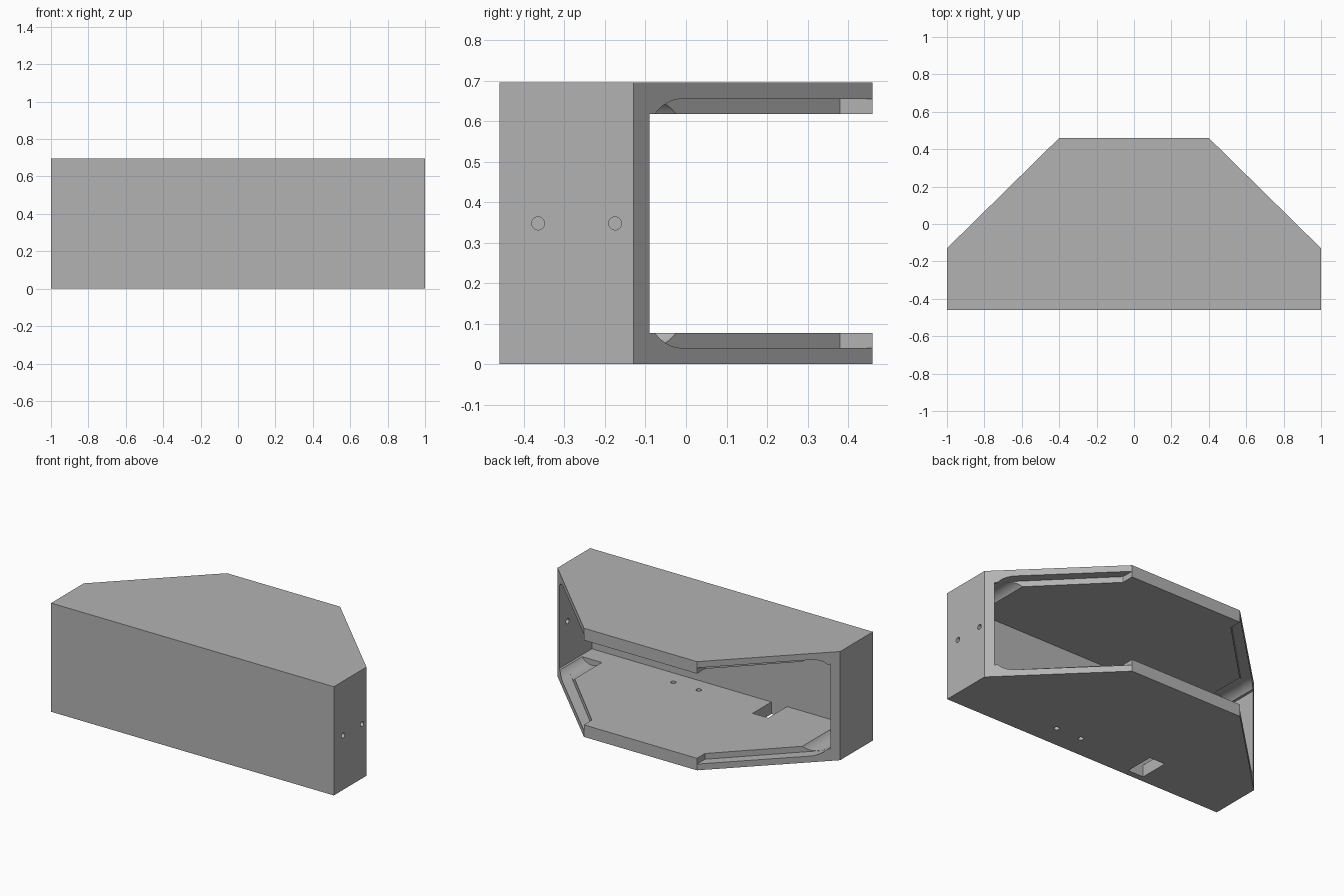
import bpy, bmesh, math
from mathutils import Matrix, Vector

if "Cube" in bpy.data.objects:
    bpy.data.objects.remove(bpy.data.objects["Cube"], do_unlink=True)

HEIGHT, WALL, FLOOR = 0.695, 0.04, 0.077
FRONT, SHOULDER, BACK, TAPER = -0.46, -0.13, 0.46, 0.4
RADIUS = 0.085                    # rounded corners of the panel recess

grey = bpy.data.materials.new("plain grey")
grey.use_nodes = True
grey.diffuse_color = (0.45, 0.45, 0.45, 1)
grey.node_tree.nodes["Principled BSDF"].inputs["Base Color"].default_value = (0.45, 0.45, 0.45, 1)


def prism(name, points, offset):
    """Extrude a flat outline of 3D points along an offset."""
    bm = bmesh.new()
    face = bm.faces.new([bm.verts.new(p) for p in points])
    grown = bmesh.ops.extrude_face_region(bm, geom=[face])
    moved = [v for v in grown["geom"] if isinstance(v, bmesh.types.BMVert)]
    bmesh.ops.translate(bm, verts=moved, vec=Vector(offset))
    bmesh.ops.recalc_face_normals(bm, faces=bm.faces)
    mesh = bpy.data.meshes.new(name)
    bm.to_mesh(mesh)
    bm.free()
    mesh.materials.append(grey)
    ob = bpy.data.objects.new(name, mesh)
    bpy.context.collection.objects.link(ob)
    return ob


def box(name, low, high):
    (x0, y0, z0), (x1, y1, z1) = low, high
    return prism(name, [(x0, y0, z0), (x1, y0, z0), (x1, y1, z0), (x0, y1, z0)], (0, 0, z1 - z0))


def rod(name, centre, radius, axis, length, sides=32):
    """Cylinder starting at centre and running along an axis."""
    turn = Vector(axis).to_track_quat('Z', 'Y').to_matrix()
    ring = [Vector(centre) + turn @ Vector((radius * math.cos(a), radius * math.sin(a), 0))
            for a in (2 * math.pi * i / sides for i in range(sides))]
    return prism(name, ring, Vector(axis) * length)


def combine(target, tool, operation='DIFFERENCE'):
    """Apply a boolean and discard the tool."""
    mod = target.modifiers.new("cut", 'BOOLEAN')
    mod.operation, mod.solver, mod.object = operation, 'EXACT', tool
    bpy.context.view_layer.objects.active = target
    bpy.ops.object.modifier_apply(modifier=mod.name)
    bpy.data.objects.remove(tool, do_unlink=True)


# Outer block with tapered back corners
outline = [(-1, FRONT), (1, FRONT), (1, SHOULDER), (TAPER, BACK), (-TAPER, BACK), (-1, SHOULDER)]
case = prism("open_back_case", [(x, y, 0) for x, y in outline], (0, 0, HEIGHT))

# Main cavity, open at the back
inner = 1 - WALL
combine(case, box("cavity", (-inner, FRONT + WALL, FLOOR), (inner, 1, HEIGHT - FLOOR)))

# Rounded recesses along both tapered edges
corners = [(inner - RADIUS, HEIGHT - WALL - RADIUS, 0), (RADIUS - inner, HEIGHT - WALL - RADIUS, 90),
           (RADIUS - inner, WALL + RADIUS, 180), (inner - RADIUS, WALL + RADIUS, 270)]
rounded = []
for cx, cz, start in corners:
    for i in range(13):
        a = math.radians(start + 7.5 * i)
        rounded.append((cx + RADIUS * math.cos(a), -0.4, cz + RADIUS * math.sin(a)))
for side in (-1, 1):
    edge = [(TAPER, BACK - 0.08), (1.1, BACK - 0.78), (1.1, 0.8), (TAPER, 0.8)]
    recess = prism("recess", [(side * x, y, -0.1) for x, y in edge], (0, 0, 1))
    combine(recess, prism("rounded_panel", rounded, (0, 1, 0)), 'INTERSECT')
    combine(case, recess)

# Scooped corner channels running forward from the recesses
for cx, cz, start in corners:
    combine(case, rod("channel", (cx, -0.3, cz), RADIUS - 0.0005, (0, 1, 0), 0.8, 48))

# Wall holes on the left end, floor holes and a floor slot
for y in (-0.365, -0.175):
    combine(case, rod("wall_hole", (0.9, y, HEIGHT / 2), 0.016, (1, 0, 0), 0.2))
for x in (0.31, 0.13):
    combine(case, rod("floor_hole", (x, -0.315, -0.1), 0.016, (0, 0, 1), 0.3))
combine(case, box("slot", (-0.42, FRONT + WALL, -0.1), (-0.31, -0.23, 0.3)))

# Smooth curved surfaces, crisp edges
bpy.ops.object.select_all(action='DESELECT')
case.select_set(True)
bpy.context.view_layer.objects.active = case
bpy.ops.object.shade_smooth_by_angle(angle=math.radians(30))
